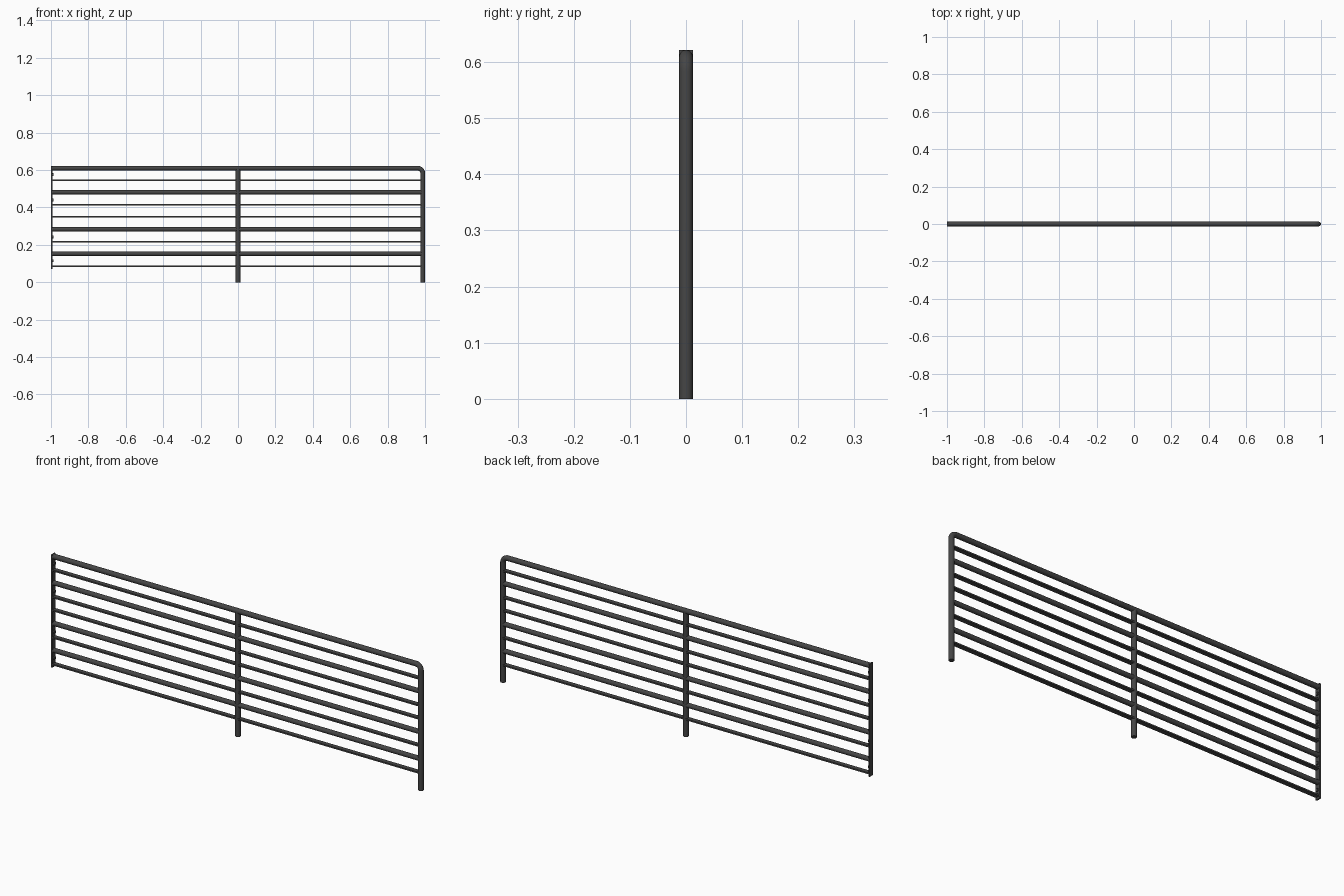
import bpy, math
from mathutils import Vector

if "Cube" in bpy.data.objects:
    bpy.data.objects.remove(bpy.data.objects["Cube"])

mat = bpy.data.materials.new("dark_steel")
mat.diffuse_color = (0.06, 0.06, 0.06, 1)
mat.use_nodes = True
mat.node_tree.nodes["Principled BSDF"].inputs["Base Color"].default_value = mat.diffuse_color

R = 0.0125          # main tube radius
TOP = 0.6095        # top rail centre height
END = 1 - R         # end post centre
PLATE = 0.007       # wall plate thickness


def finish(ob, name, smooth=True):
    ob.name = name
    ob.data.materials.append(mat)
    if smooth:
        bpy.ops.object.shade_smooth_by_angle(angle=math.radians(40))
    return ob


def rod(name, a, b, r, sides=24):
    a, b = Vector(a), Vector(b)
    bpy.ops.mesh.primitive_cylinder_add(vertices=sides, radius=r, depth=(b - a).length,
                                        location=(a + b) / 2)
    ob = bpy.context.object
    ob.rotation_euler = (b - a).to_track_quat('Z', 'Y').to_euler()
    return finish(ob, name)


def box(name, x0, x1, depth, z0, z1):
    bpy.ops.mesh.primitive_cube_add(size=1, location=((x0 + x1) / 2, 0, (z0 + z1) / 2))
    ob = bpy.context.object
    ob.scale = (x1 - x0, depth, z1 - z0)
    bpy.ops.object.transform_apply(location=False, rotation=False, scale=True)
    return finish(ob, name, False)


# Top handrail that bends down into the end post
bend = 0.026
path = [(-1 + PLATE / 2, TOP)]
for i in range(11):
    t = math.pi / 2 * (1 - i / 10)
    path.append((END - bend + bend * math.cos(t), TOP - bend + bend * math.sin(t)))
path.append((END, 0))
cu = bpy.data.curves.new("handrail", 'CURVE')
cu.dimensions = '3D'
cu.bevel_depth = R
cu.bevel_resolution = 4
cu.use_fill_caps = True
sp = cu.splines.new('POLY')
sp.points.add(len(path) - 1)
for p, (x, z) in zip(sp.points, path):
    p.co = (x, 0, z, 1)
ob = bpy.data.objects.new("handrail", cu)
bpy.context.collection.objects.link(ob)
bpy.context.view_layer.objects.active = ob
ob.select_set(True)
bpy.ops.object.convert(target='MESH')
finish(bpy.context.object, "handrail_and_end_post")

# Middle post
rod("middle_post", (0, 0, 0), (0, 0, TOP), R)

# Round intermediate rails
for z in (0.481, 0.283, 0.152):
    rod("round_rail", (-1 + PLATE / 2, 0, z), (END, 0, z), 0.0115)

# Flat bars between them
for z in (0.545, 0.414, 0.35, 0.217, 0.086):
    box("flat_bar", -1 + PLATE / 2, END, 0.023, z - 0.0035, z + 0.0035)

# Wall plate with bolt heads on its inner face
box("wall_plate", -1, -1 + PLATE, 0.025, 0.072, TOP + R)
for z in (0.575, 0.44, 0.243, 0.115):
    rod("bolt_head", (-1 + PLATE / 2, 0, z), (-0.987, 0, z), 0.008, 12)
